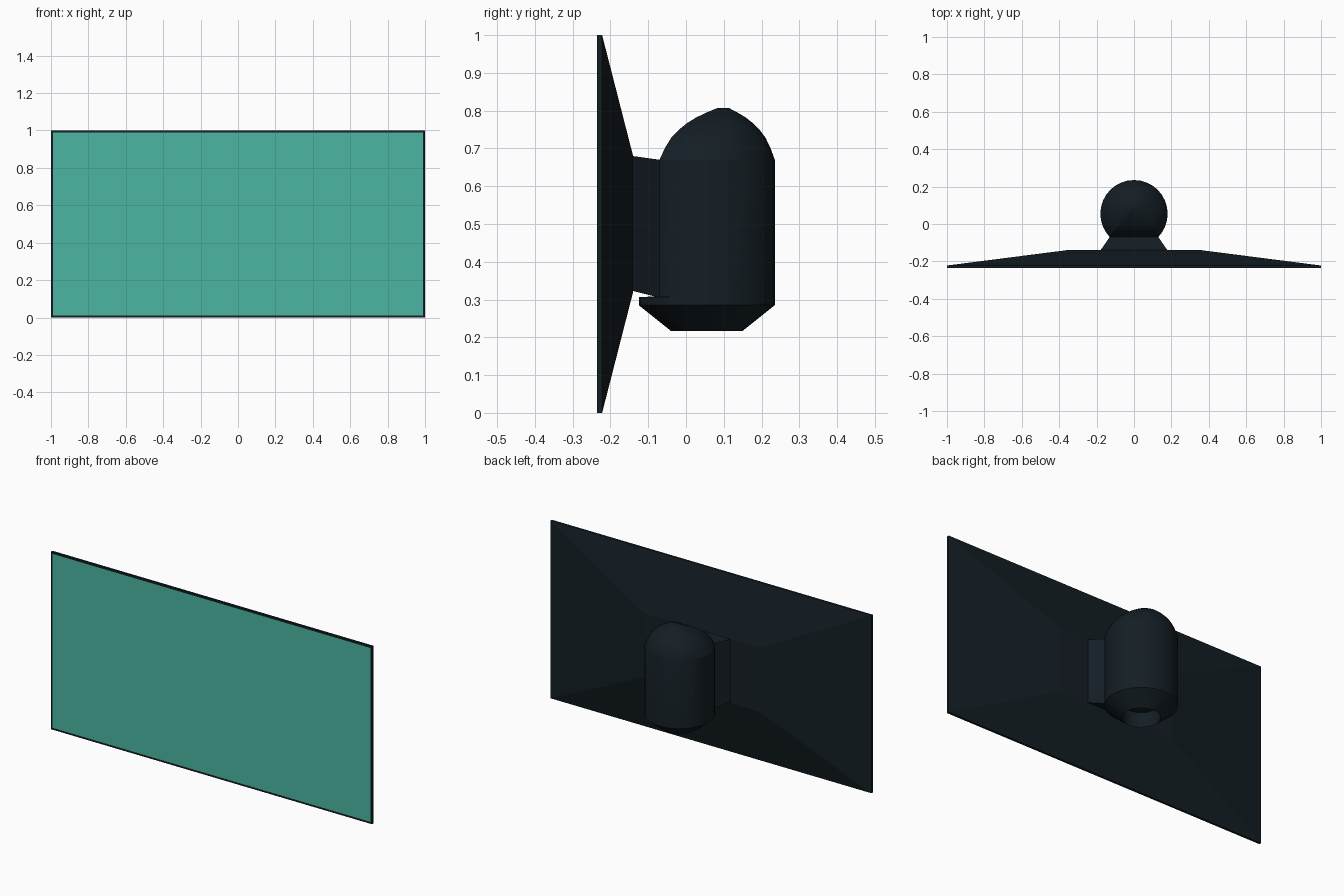
import bpy, bmesh
from math import sin, cos, pi, radians

if "Cube" in bpy.data.objects:
    bpy.data.objects.remove(bpy.data.objects["Cube"])


def material(name, color):
    m = bpy.data.materials.new(name)
    m.diffuse_color = (*color, 1)
    m.use_nodes = True
    m.node_tree.nodes["Principled BSDF"].inputs["Base Color"].default_value = m.diffuse_color
    return m


dark = material("dark_casing", (0.007, 0.013, 0.018))
teal = material("teal_screen", (0.07, 0.47, 0.37))


def loft(name, rings, mats, inset=None):
    """Join successive rings of points with faces and cap both ends."""
    bm = bmesh.new()
    loops = [[bm.verts.new(p) for p in r] for r in rings]
    n = len(loops[0])
    for a, b in zip(loops, loops[1:]):
        for i in range(n):
            j = (i + 1) % n
            bm.faces.new((a[i], a[j], b[j], b[i]))
    first = bm.faces.new(loops[0][::-1])
    bm.faces.new(loops[-1])
    bmesh.ops.recalc_face_normals(bm, faces=bm.faces)
    if inset:
        bmesh.ops.inset_individual(bm, faces=[first], thickness=inset)
        first.material_index = 1
    me = bpy.data.meshes.new(name)
    bm.to_mesh(me)
    bm.free()
    for m in mats:
        me.materials.append(m)
    ob = bpy.data.objects.new(name, me)
    bpy.context.collection.objects.link(ob)
    return ob


def rect(w, y, z0, z1):
    return [(-w, y, z0), (w, y, z0), (w, y, z1), (-w, y, z1)]


# Display panel: thin rim, tapered back, coloured screen inside a narrow border
loft("display_panel", [rect(1, -0.235, 0, 1), rect(1, -0.222, 0, 1),
                       rect(0.36, -0.14, 0.32, 0.68)], [dark, teal], 0.015)

# Neck joining the panel to the mount
loft("mount_neck", [rect(0.18, -0.142, 0.323, 0.68),
                    rect(0.13, -0.07, 0.305, 0.67)], [dark])

# Mount body: circular rings, flattened toward the panel where the neck meets
SIDES, RADIUS, CENTRE, FLAT, APEX = 32, 0.18, 0.055, -0.07, 0.1


def circle(r, z, flat=False, scale=1):
    pts = []
    for i in range(SIDES):
        a = 2 * pi * i / SIDES
        x, y = r * cos(a), CENTRE + r * sin(a)
        if flat:
            y = max(y, FLAT)
        pts.append((x * scale, APEX + (y - APEX) * scale, z))
    return pts


# Open socket underneath, chamfer, shaft, then dome shrinking toward its apex
rings = [circle(0.095, 0.30), circle(0.095, 0.217), circle(RADIUS, 0.285),
         circle(RADIUS, 0.307), circle(RADIUS, 0.308, True)]
dome = [(1, 0.67), (0.92, 0.70), (0.82, 0.728), (0.71, 0.748), (0.58, 0.766),
        (0.43, 0.782), (0.27, 0.795), (0.1, 0.807)]
rings += [circle(RADIUS, z, True, s) for s, z in dome]
body = loft("mount_body", rings, [dark])
bpy.context.view_layer.objects.active = body
body.select_set(True)
bpy.ops.object.shade_smooth_by_angle(angle=radians(22))
